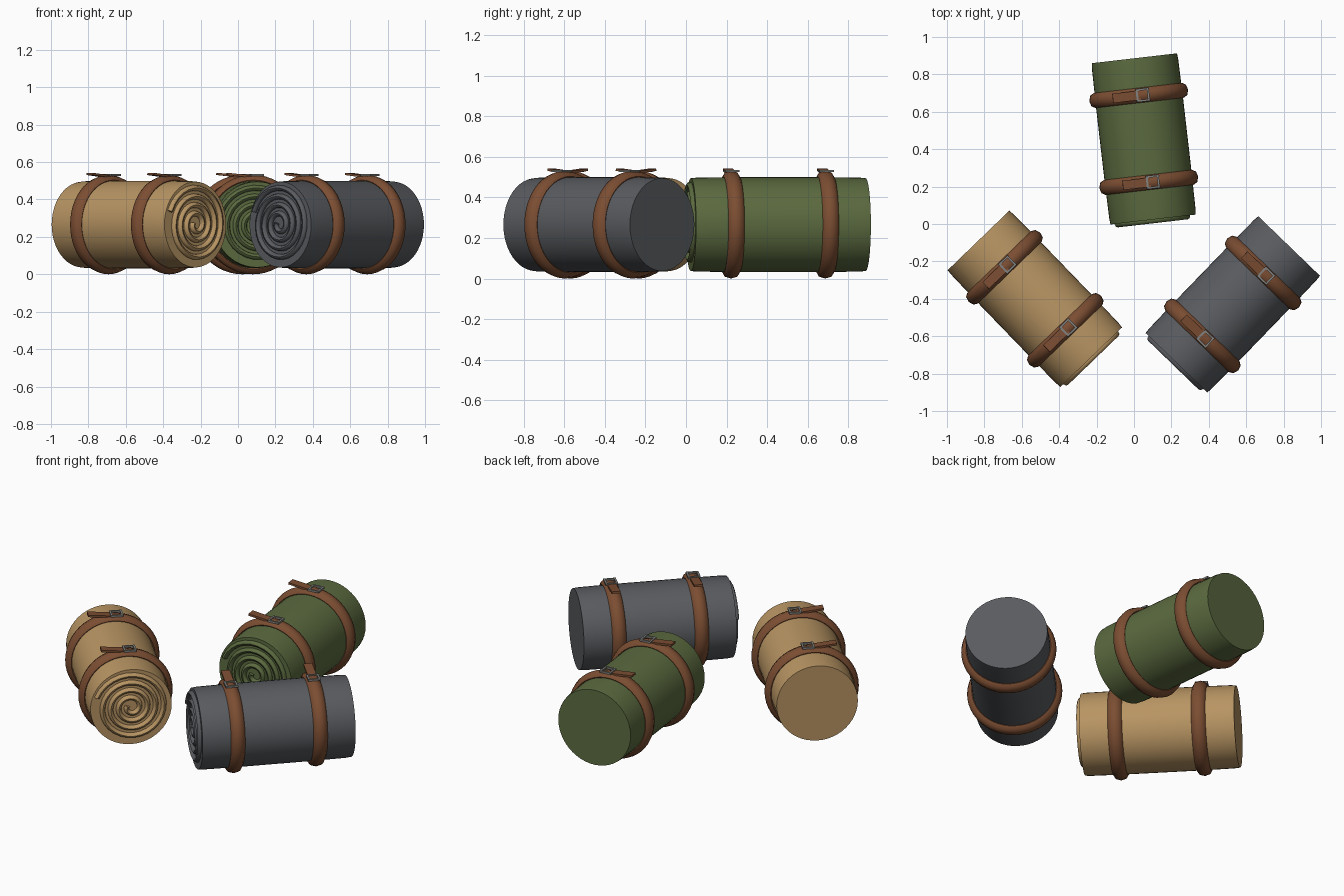
import bpy, bmesh, math
from mathutils import Matrix, Vector

if "Cube" in bpy.data.objects:
    bpy.data.objects.remove(bpy.data.objects["Cube"])

R, HALF, ZC = 0.234, 0.434, 0.266
STRAP_Y = 0.234


def material(name, rgb):
    m = bpy.data.materials.new(name)
    m.diffuse_color = (*rgb, 1)
    m.use_nodes = True
    m.node_tree.nodes["Principled BSDF"].inputs["Base Color"].default_value = m.diffuse_color
    return m


def finish(bm, name, mat, world, smooth=True):
    bmesh.ops.recalc_face_normals(bm, faces=bm.faces)
    me = bpy.data.meshes.new(name)
    bm.to_mesh(me)
    bm.free()
    ob = bpy.data.objects.new(name, me)
    bpy.context.collection.objects.link(ob)
    me.materials.append(mat)
    ob.matrix_world = world
    if smooth:
        bpy.ops.object.select_all(action='DESELECT')
        ob.select_set(True)
        bpy.context.view_layer.objects.active = ob
        bpy.ops.object.shade_smooth_by_angle(angle=math.radians(50))
    return ob


def lathe(bm, profile, n, closed=False):
    """Revolve (radius, y) points about the local y axis."""
    rings = [[bm.verts.new((r * math.cos(2 * math.pi * i / n), y,
                            r * math.sin(2 * math.pi * i / n)))
              for i in range(n)] for r, y in profile]
    pairs = list(zip(rings, rings[1:]))
    if closed:
        pairs.append((rings[-1], rings[0]))
    else:
        bm.faces.new(rings[0])
        bm.faces.new(rings[-1])
    for a, b in pairs:
        for i in range(n):
            j = (i + 1) % n
            bm.faces.new((a[i], a[j], b[j], b[i]))


def box(bm, center, size, tilt=0):
    m = (Matrix.Translation(center) @ Matrix.Rotation(tilt, 4, 'Y')
         @ Matrix.Diagonal((*size, 1)))
    bmesh.ops.create_cube(bm, size=1, matrix=m)


def spiral(bm, turns=4, steps=28, sides=8):
    """Rolled edge: a round bead winding outwards on the front end."""
    total, rings = turns * steps, []
    for i in range(total + 1):
        t = i / total
        a = math.radians(160) + 2 * math.pi * turns * t
        r = 0.022 + 0.183 * t
        out = Vector((math.cos(a), 0, math.sin(a)))
        ring = []
        for k in range(sides):
            b = 2 * math.pi * k / sides
            p = out * (r + 0.015 * math.cos(b))
            p.y = -HALF - 0.002 + 0.018 * math.sin(b)
            ring.append(bm.verts.new(p))
        rings.append(ring)
    for a, b in zip(rings, rings[1:]):
        for k in range(sides):
            j = (k + 1) % sides
            bm.faces.new((a[k], a[j], b[j], b[k]))
    bm.faces.new(rings[0])
    bm.faces.new(rings[-1])


def bedroll(label, x, y, degrees, cloth):
    world = Matrix.Translation((x, y, ZC)) @ Matrix.Rotation(math.radians(degrees), 4, 'Z')

    # rolled cloth, very slightly fuller in the middle
    bm = bmesh.new()
    lathe(bm, [(R - 0.005, -HALF), (R - 0.002, -HALF + 0.03), (R, -0.2), (R, 0.2),
               (R - 0.002, HALF - 0.03), (R - 0.005, HALF)], 48)
    finish(bm, label + "_roll", cloth, world)

    bm = bmesh.new()
    spiral(bm)
    finish(bm, label + "_spiral_end", cloth, world)

    for side, sy in (("front", -STRAP_Y), ("rear", STRAP_Y)):
        w = world @ Matrix.Translation((0, sy, 0))
        # leather band
        bm = bmesh.new()
        section = [(0.238 + 0.028 * math.cos(k * math.pi / 4),
                    0.04 * math.sin(k * math.pi / 4)) for k in range(8)]
        lathe(bm, section, 48, closed=True)
        finish(bm, f"{label}_{side}_strap", leather, w)
        # loose strap end
        bm = bmesh.new()
        box(bm, (-0.065, 0, 0.263), (0.15, 0.05, 0.012), math.radians(6))
        finish(bm, f"{label}_{side}_strap_tongue", leather, w, False)
        # square buckle frame and pin
        bm = bmesh.new()
        for s in (-1, 1):
            box(bm, (0.022 + s * 0.03, 0, 0.264), (0.011, 0.071, 0.011))
            box(bm, (0.022, s * 0.03, 0.264), (0.049, 0.011, 0.011))
        finish(bm, f"{label}_{side}_buckle", metal, w, False)


leather = material("leather", (0.20, 0.075, 0.032))
metal = material("metal", (0.22, 0.22, 0.21))
bedroll("green", 0.052, 0.455, 6.6, material("green_cloth", (0.105, 0.145, 0.05)))
bedroll("tan", -0.53, -0.4, 44, material("tan_cloth", (0.48, 0.30, 0.125)))
bedroll("grey", 0.528, -0.43, -44, material("grey_cloth", (0.10, 0.105, 0.115)))
